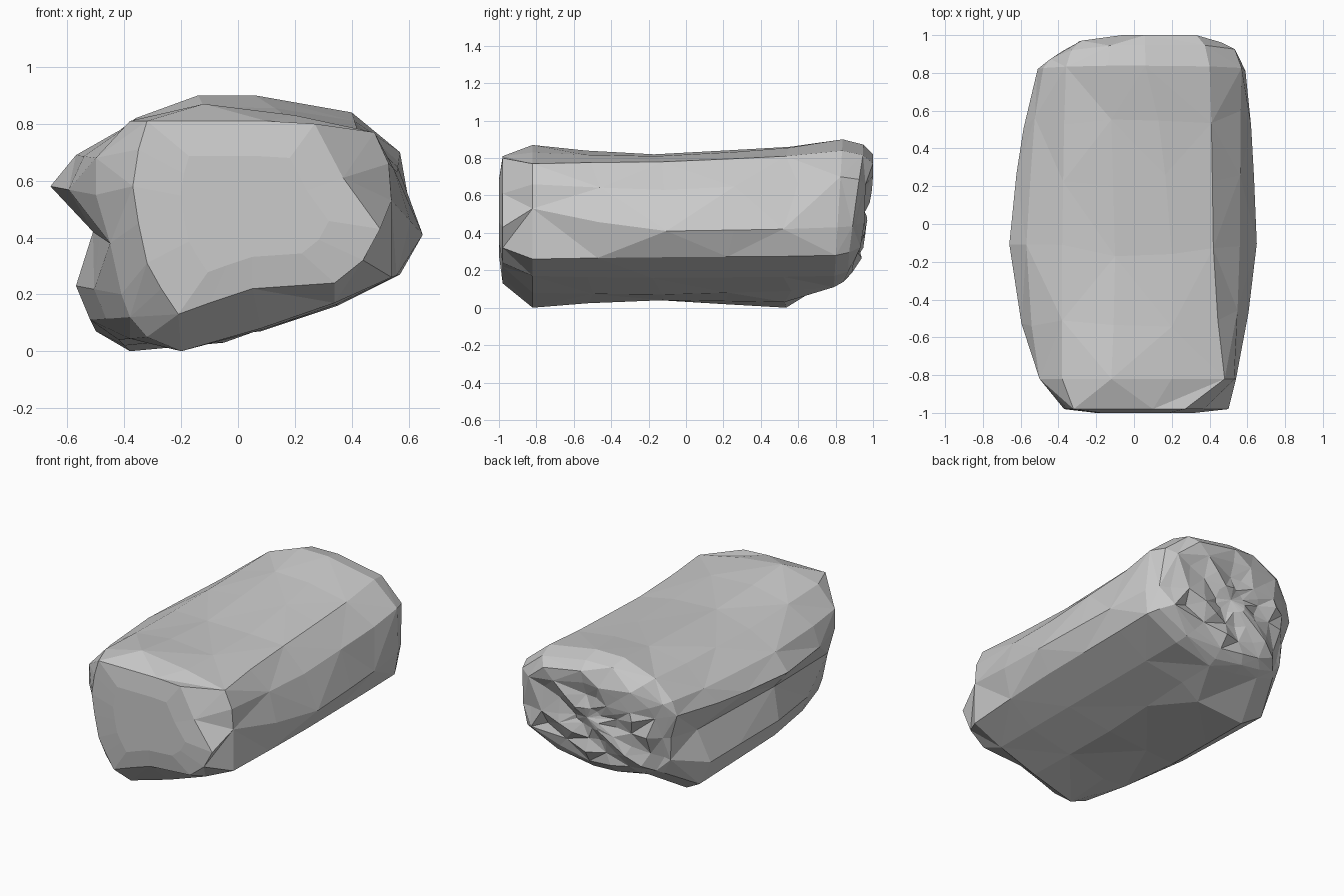
import bpy, bmesh, random
from math import sin

if "Cube" in bpy.data.objects:
    bpy.data.objects.remove(bpy.data.objects["Cube"])

random.seed(4)

# Cross-sections (x, z), matching points, starting at the left bulge and going over the top
front_face = [(-.37, .58), (-.35, .71), (-.32, .81), (-.1, .81), (.1, .81), (.27, .80), (.37, .61), (.50, .43),
              (.44, .32), (.34, .24), (.05, .22), (-.1, .17), (-.21, .13), (-.27, .22), (-.32, .31), (-.35, .45)]
shoulder = [(-.50, .55), (-.50, .68), (-.38, .81), (-.12, .87), (.2, .83), (.48, .77), (.53, .66), (.54, .53),
            (.54, .26), (.34, .17), (.08, .08), (-.2, .0), (-.32, .05), (-.38, .12), (-.41, .20), (-.45, .38)]
middle = [(-.66, .58), (-.57, .69), (-.38, .79), (-.1, .82), (.2, .81), (.42, .78), (.56, .63), (.65, .41),
          (.57, .27), (.35, .16), (.08, .07), (-.2, .04), (-.42, .04), (-.52, .11), (-.57, .23), (-.51, .42)]
back = [(-.51, .61), (-.48, .70), (-.36, .82), (-.14, .90), (.06, .90), (.40, .84), (.57, .70), (.59, .43),
        (.57, .28), (.34, .17), (.08, .11), (-.12, .13), (-.28, .16), (-.40, .20), (-.45, .30), (-.46, .45)]


def blend(a, b, t):
    return [(p[0] + (q[0] - p[0]) * t, p[1] + (q[1] - p[1]) * t) for p, q in zip(a, b)]


def shrink(a, s, cx=.05, cz=.5):
    return [(cx + (x - cx) * s, cz + (z - cz) * s) for x, z in a]


# The lower lobe reaches under the body towards the back
under = blend(middle, back, .5)
for i, p in {10: (.10, .09), 11: (-.05, .03), 12: (-.38, .0), 13: (-.50, .07), 14: (-.55, .21), 15: (-.47, .41)}.items():
    under[i] = p

# Stations: y, section, backward tilt with height, ridge depth
stations = [(-1.0, shrink(front_face, .6), 0, 0), (-.98, front_face, 0, 0), (-.82, shoulder, 0, 0),
            (-.5, blend(shoulder, middle, .6), 0, 0), (-.14, middle, 0, 0), (.22, blend(middle, under, .5), 0, 0),
            (.55, under, 0, 0), (.82, back, .06, 0), (.91, shrink(back, .93), .13, .01),
            (.955, shrink(back, .8), .15, .022), (.965, shrink(back, .6), .15, .025),
            (.965, shrink(back, .38), .15, .025), (.965, shrink(back, .18), .15, .025)]

bm = bmesh.new()
rings = []
for k, (y, sec, tilt, ridge) in enumerate(stations):
    ring = []
    for x, z in sec:
        dy = random.uniform(-.05, .05) if 2 < k < 7 else 0
        # diagonal ridges over the back, whose left side is more rounded
        dy += ridge * sin(30 * (.6 * x - .75 * z)) + tilt * (z - .6)
        if k > 7:
            dy -= .3 * max(0, -.25 - x)
        ring.append(bm.verts.new((x, max(-1, min(y + dy, 1)), max(z, 0))))
    rings.append(ring)

# Irregular triangular facets between the rings
n = len(front_face)
for k, (a, b) in enumerate(zip(rings, rings[1:])):
    for i in range(n):
        j = (i + 1) % n
        if (i + k) % 2:
            bm.faces.new((a[i], a[j], b[j]))
            bm.faces.new((a[i], b[j], b[i]))
        else:
            bm.faces.new((a[i], a[j], b[i]))
            bm.faces.new((a[j], b[j], b[i]))

# Close the front and the back
for ring, centre in ((rings[0], (.06, -1.0, .5)), (rings[-1], (.05, .95, .5))):
    c = bm.verts.new(centre)
    for i in range(n):
        bm.faces.new((ring[i], ring[(i + 1) % n], c))

bmesh.ops.recalc_face_normals(bm, faces=bm.faces)
mesh = bpy.data.meshes.new("rock")
bm.to_mesh(mesh)
bm.free()
rock = bpy.data.objects.new("rock", mesh)
bpy.context.collection.objects.link(rock)
